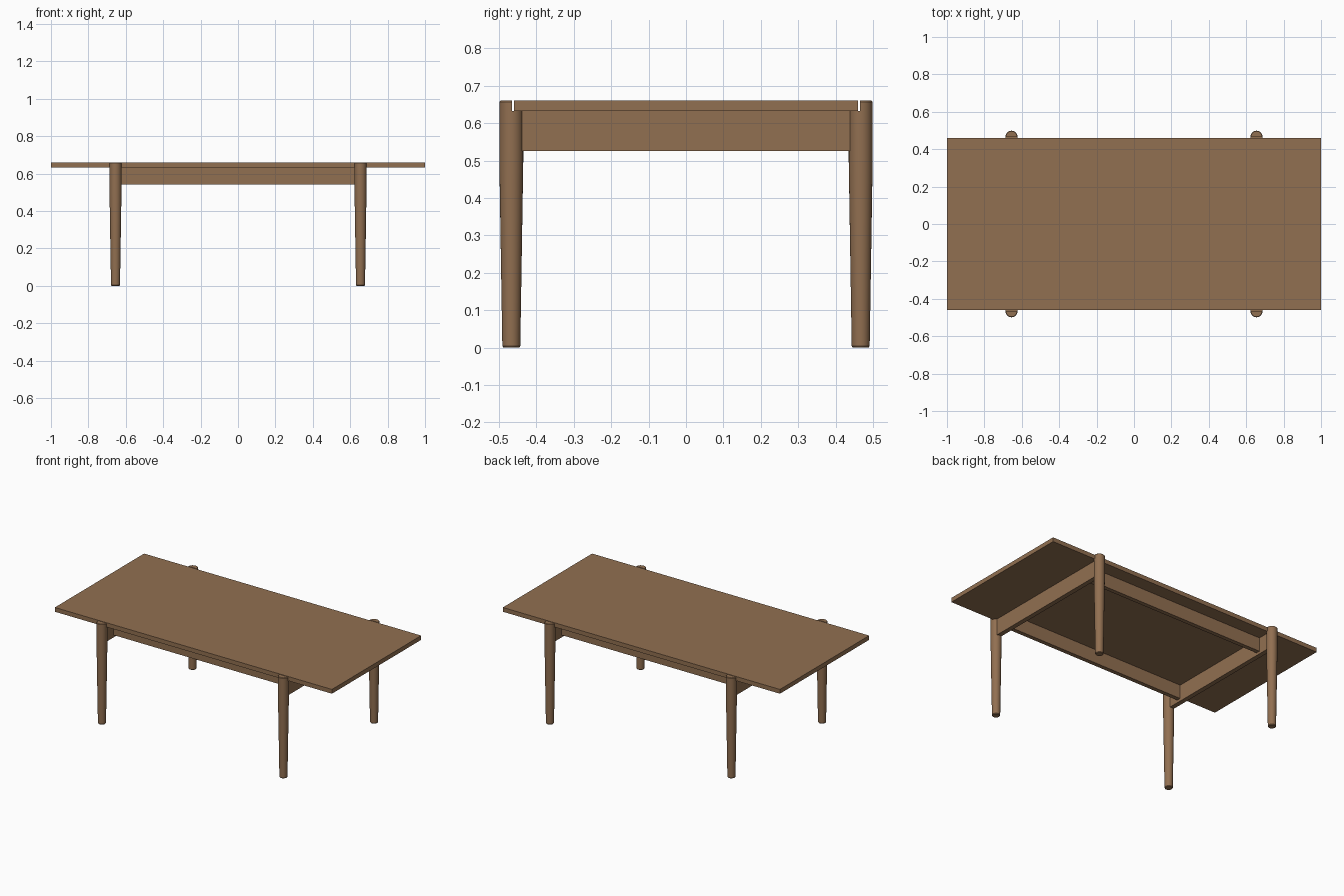
import bpy, bmesh, math
from mathutils import Vector

cube = bpy.data.objects.get("Cube")
if cube:
    bpy.data.objects.remove(cube, do_unlink=True)

# Single wood colour
wood = bpy.data.materials.new("warm_wood")
wood.use_nodes = True
color = (0.285, 0.16, 0.082, 1.0)
wood.diffuse_color = color
bsdf = wood.node_tree.nodes["Principled BSDF"]
bsdf.inputs["Base Color"].default_value = color
bsdf.inputs["Roughness"].default_value = 0.6

TOP, UNDER = 0.66, 0.632
LEG_X, LEG_Y = 0.655, 0.467


def finish(bm, name, mirror=(False, False)):
    bmesh.ops.recalc_face_normals(bm, faces=bm.faces)
    mesh = bpy.data.meshes.new(name)
    bm.to_mesh(mesh)
    bm.free()
    mesh.materials.append(wood)
    obj = bpy.data.objects.new(name, mesh)
    bpy.context.collection.objects.link(obj)
    if any(mirror):
        mod = obj.modifiers.new("Mirror", 'MIRROR')
        mod.use_axis = (mirror[0], mirror[1], False)
        mod.use_mirror_merge = False
    return obj


def box(name, low, high, mirror=(False, False)):
    bm = bmesh.new()
    bmesh.ops.create_cube(bm, size=1)
    low, high = Vector(low), Vector(high)
    for v in bm.verts:
        v.co = (low + high) / 2 + v.co * (high - low)
    return finish(bm, name, mirror)


def lathe(bm, profile, sides=28):
    """Add a closed turned solid at the leg position."""
    rings = []
    for r, z in profile:
        rings.append([bm.verts.new((LEG_X + r * math.cos(i * math.tau / sides),
                                    LEG_Y + r * math.sin(i * math.tau / sides), z))
                      for i in range(sides)])
    for a, b in zip(rings, rings[1:]):
        for i in range(sides):
            j = (i + 1) % sides
            bm.faces.new((a[i], a[j], b[j], b[i]))
    bm.faces.new(rings[0][::-1])
    bm.faces.new(rings[-1])


# Table top
box("table_top", (-1, -0.46, UNDER), (1, 0.46, TOP))

# End rails join the legs, long rails sit inset between the end rails
box("end_rail", (LEG_X - 0.015, -0.455, 0.526), (LEG_X + 0.015, 0.455, UNDER), (True, False))
box("long_rail", (-0.642, 0.345, 0.543), (0.642, 0.372, UNDER), (False, True))

# Turned legs: half-round tip outside the table edge, then a full tapered shaft
bm = bmesh.new()
lathe(bm, [(0.032, UNDER), (0.032, TOP - 0.003), (0.029, TOP)])
cut = bmesh.ops.bisect_plane(bm, geom=bm.verts[:] + bm.edges[:] + bm.faces[:],
                             plane_co=(0, 0.465, 0), plane_no=(0, 1, 0), clear_inner=True)
edges = [e for e in cut["geom_cut"] if isinstance(e, bmesh.types.BMEdge)]
bmesh.ops.holes_fill(bm, edges=edges)
lathe(bm, [(0.021, 0), (0.024, 0.004), (0.028, 0.25), (0.032, 0.5), (0.032, UNDER)])
legs = finish(bm, "legs", (True, True))

bpy.ops.object.select_all(action='DESELECT')
legs.select_set(True)
bpy.context.view_layer.objects.active = legs
bpy.ops.object.shade_smooth_by_angle(angle=math.radians(30))
